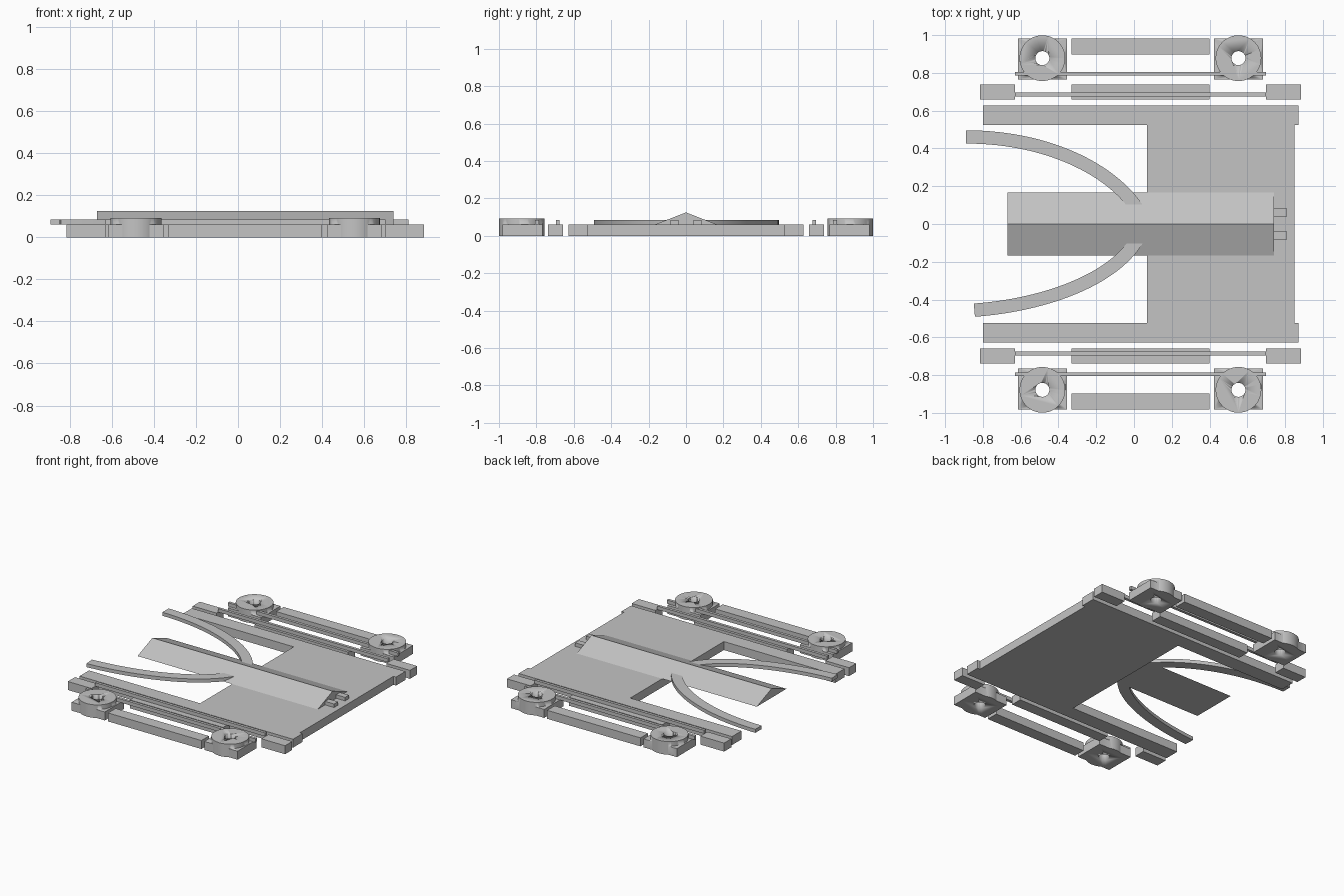
import bpy, bmesh
from mathutils import Vector
from mathutils.geometry import interpolate_bezier

cube = bpy.data.objects.get("Cube")
if cube:
    bpy.data.objects.remove(cube)

grey = bpy.data.materials.new("plain grey")
grey.use_nodes = True
colour = (0.55, 0.55, 0.55, 1)
grey.diffuse_color = colour
grey.node_tree.nodes["Principled BSDF"].inputs["Base Color"].default_value = colour

BASE, RAIL, HUB, RIDGE = 0.06, 0.085, 0.092, 0.125   # top heights


def finish(name, bm):
    bmesh.ops.recalc_face_normals(bm, faces=bm.faces)
    mesh = bpy.data.meshes.new(name)
    bm.to_mesh(mesh)
    bm.free()
    mesh.materials.append(grey)
    ob = bpy.data.objects.new(name, mesh)
    bpy.context.collection.objects.link(ob)
    return ob


def prism(name, outline, depth):
    """Extrude a closed outline of 3D points along a vector."""
    bm = bmesh.new()
    face = bm.faces.new([bm.verts.new(p) for p in outline])
    out = bmesh.ops.extrude_face_region(bm, geom=[face])
    verts = [v for v in out["geom"] if isinstance(v, bmesh.types.BMVert)]
    bmesh.ops.translate(bm, verts=verts, vec=depth)
    return finish(name, bm)


def box(name, x0, x1, y0, y1, z0=0, z1=BASE):
    return prism(name, [(x0, y0, z0), (x1, y0, z0), (x1, y1, z0), (x0, y1, z0)], (0, 0, z1 - z0))


def cylinder(name, x, y, radius, z0, z1):
    bm = bmesh.new()
    bmesh.ops.create_cone(bm, cap_ends=True, segments=48, radius1=radius, radius2=radius, depth=z1 - z0)
    bmesh.ops.translate(bm, verts=bm.verts, vec=(x, y, (z0 + z1) / 2))
    return finish(name, bm)


def boolean(ob, operation, cutter):
    mod = ob.modifiers.new(operation.lower(), "BOOLEAN")
    mod.operation, mod.object, mod.solver = operation, cutter, "EXACT"
    cutter.hide_render = True
    cutter.hide_viewport = True


def curved_arm(name, side, handles):
    """Flat strip of constant width following a bezier."""
    points = interpolate_bezier(*[Vector((x, y * side, BASE)) for x, y in handles], 32)
    outer, inner = [], []
    for i, p in enumerate(points):
        along = points[min(i + 1, 31)] - points[max(i - 1, 0)]
        across = along.cross(Vector((0, 0, 1))).normalized() * 0.035
        outer.append(p + across)
        inner.append(p - across)
    arm = prism(name, outer + inner[::-1], (0, 0, RAIL - BASE))
    smooth(arm)


def smooth(ob):
    bpy.ops.object.select_all(action="DESELECT")
    ob.select_set(True)
    bpy.context.view_layer.objects.active = ob
    bpy.ops.object.shade_smooth_by_angle(angle=0.6)


# Deck in one outline: plate with two long side arms
half = [(0.85, 0.523), (0.87, 0.523), (0.87, 0.628), (-0.80, 0.628), (-0.80, 0.523), (0.07, 0.523)]
deck = half + [(x, -y) for x, y in reversed(half)]
prism("deck", [(x, y, 0) for x, y in deck], (0, 0, BASE))

# Ridge with a triangular section
prism("ridge", [(-0.67, -0.166, BASE), (-0.67, 0.166, BASE), (-0.67, 0, RIDGE)], (1.41, 0, 0))

# Curved arms, the front one shorter
curved_arm("back_curved_arm", 1, [(-0.89, 0.461), (-0.45, 0.461), (-0.10, 0.28), (0.03, 0.06)])
curved_arm("front_curved_arm", -1, [(-0.845, 0.456), (-0.48, 0.43), (-0.09, 0.295), (0.03, 0.06)])

for side, label in ((1, "back"), (-1, "front")):
    def strip(part, x0, x1, y0, y1, z0=0, z1=BASE):
        box(f"{label}_{part}", x0, x1, *sorted((y0 * side, y1 * side)), z0, z1)

    # Pegs at the end of the ridge
    strip("peg", 0.70, 0.81, 0.04, 0.083, BASE, RAIL)

    # Inner track: end blocks, middle beam and thin rail on top
    strip("right_end_block", -0.815, -0.63, 0.658, 0.738)
    strip("left_end_block", 0.70, 0.885, 0.658, 0.738)
    strip("inner_beam", -0.33, 0.40, 0.658, 0.738)
    strip("inner_rail", -0.63, 0.70, 0.676, 0.696, BASE, RAIL)

    # Outer track: beam and thin rail
    strip("outer_beam", -0.33, 0.40, 0.897, 0.981)
    strip("outer_rail", -0.63, 0.70, 0.786, 0.806, BASE, RAIL)

    # Bored round hubs set in square blocks
    for x, end in ((-0.485, "right"), (0.553, "left")):
        name, y = f"{label}_{end}_hub", 0.878 * side
        hub = box(name, x - 0.13, x + 0.13, *sorted((0.766 * side, 0.981 * side)))
        disc = cylinder(name + "_disc", x, y, 0.121, 0, HUB)
        bore = cylinder(name + "_bore", x, y, 0.037, -0.1, 0.2)
        smooth(hub)
        smooth(disc)
        smooth(bore)
        boolean(hub, "UNION", disc)
        boolean(hub, "DIFFERENCE", bore)
